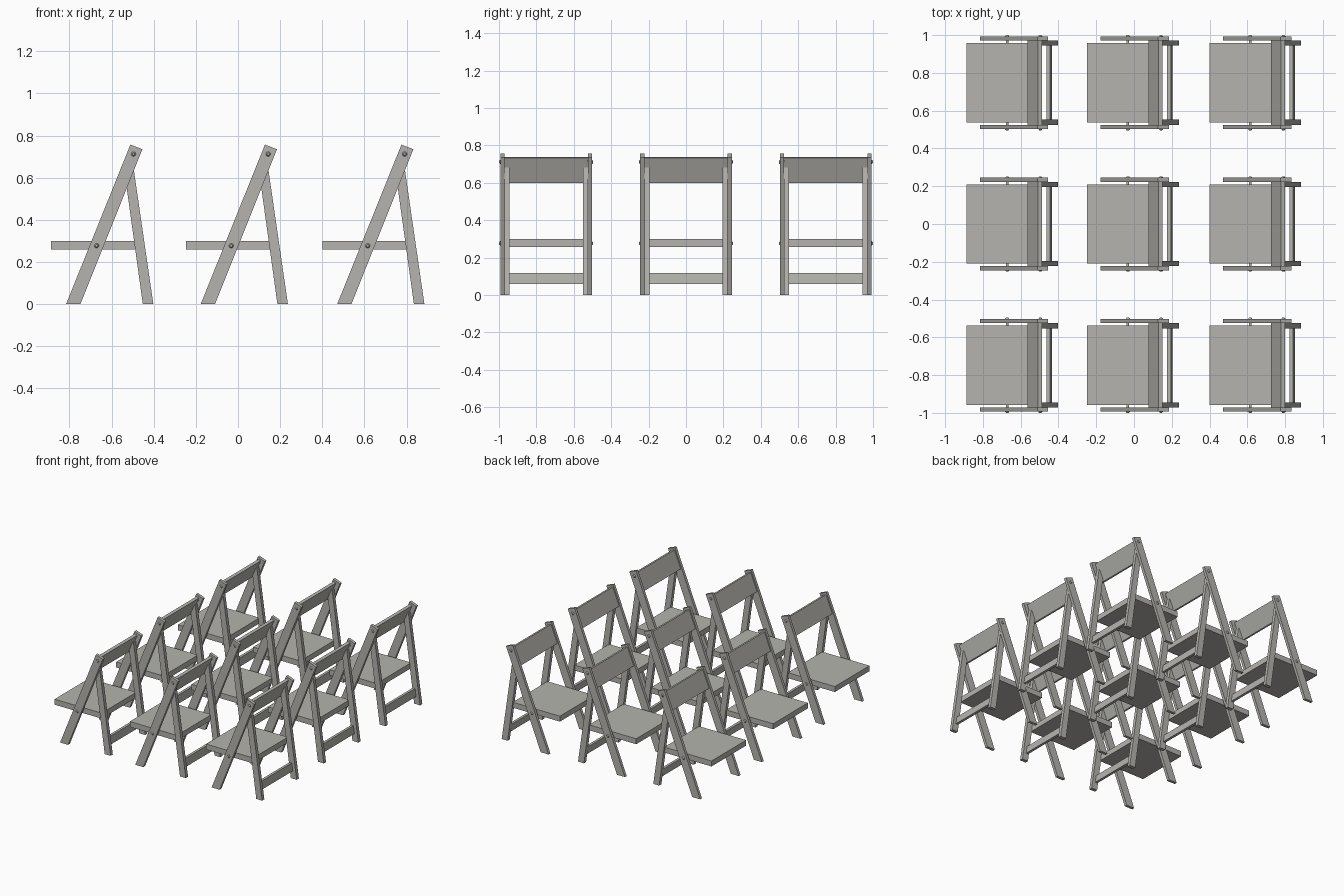
import bpy, bmesh, math
from mathutils import Matrix

if "Cube" in bpy.data.objects:
    bpy.data.objects.remove(bpy.data.objects["Cube"])

wood = bpy.data.materials.new("warm grey")
wood.diffuse_color = (0.46, 0.455, 0.425, 1)
wood.use_nodes = True
wood.node_tree.nodes["Principled BSDF"].inputs["Base Color"].default_value = wood.diffuse_color


def finish(bm, name):
    bmesh.ops.recalc_face_normals(bm, faces=bm.faces)
    me = bpy.data.meshes.new(name)
    bm.to_mesh(me)
    bm.free()
    me.materials.append(wood)
    return me


def slab(name, profile, spans):
    """Extrude an (x, z) profile over each (y0, y1) span."""
    bm = bmesh.new()
    for y0, y1 in spans:
        a = [bm.verts.new((x, y0, z)) for x, z in profile]
        b = [bm.verts.new((x, y1, z)) for x, z in profile]
        bm.faces.new(a)
        bm.faces.new(b)
        n = len(profile)
        for i in range(n):
            j = (i + 1) % n
            bm.faces.new((a[i], a[j], b[j], b[i]))
    return finish(bm, name)


def both(y0, y1):
    return [(y0, y1), (-y1, -y0)]


def bolts(name, x, z, inner):
    """Pin through the leg with a low tapered head, on both sides."""
    bm = bmesh.new()
    for s in (-1, 1):
        rot = Matrix.Rotation(-s * math.pi / 2, 4, 'X')
        for r1, r2, y0, y1 in ((0.007, 0.007, inner, 0.245), (0.012, 0.006, 0.244, 0.252)):
            bmesh.ops.create_cone(
                bm, cap_ends=True, segments=12, radius1=r1, radius2=r2, depth=y1 - y0,
                matrix=Matrix.Translation((x, s * (y0 + y1) / 2, z)) @ rot)
    return finish(bm, name)


# Chair parts: x measured from the front edge of the seat
parts = [
    slab("seat", [(0, 0.258), (0.40, 0.258), (0.40, 0.30), (0, 0.30)], [(-0.21, 0.21)]),
    slab("front_legs", [(0.071, 0), (0.139, 0), (0.433, 0.735), (0.376, 0.757)],
         both(0.223, 0.245)),
    slab("rear_legs", [(0.435, 0), (0.485, 0), (0.386, 0.682), (0.36, 0.678), (0.345, 0.65)],
         both(0.196, 0.223)),
    slab("backrest", [(0.324, 0.606), (0.344, 0.600), (0.399, 0.732), (0.378, 0.738)],
         [(-0.223, 0.223)]),
    slab("rear_rail", [(0.432, 0.059), (0.452, 0.059), (0.443, 0.118), (0.423, 0.118)],
         [(-0.197, 0.197)]),
    bolts("seat_bolts", 0.2155, 0.277, 0.20),
    bolts("back_bolts", 0.391, 0.712, 0.222),
]

# Three by three rows of chairs
for x in (-0.887, -0.248, 0.400):
    for y in (-0.748, 0, 0.748):
        for me in parts:
            ob = bpy.data.objects.new(me.name, me)
            ob.location = (x, y, 0)
            bpy.context.collection.objects.link(ob)
